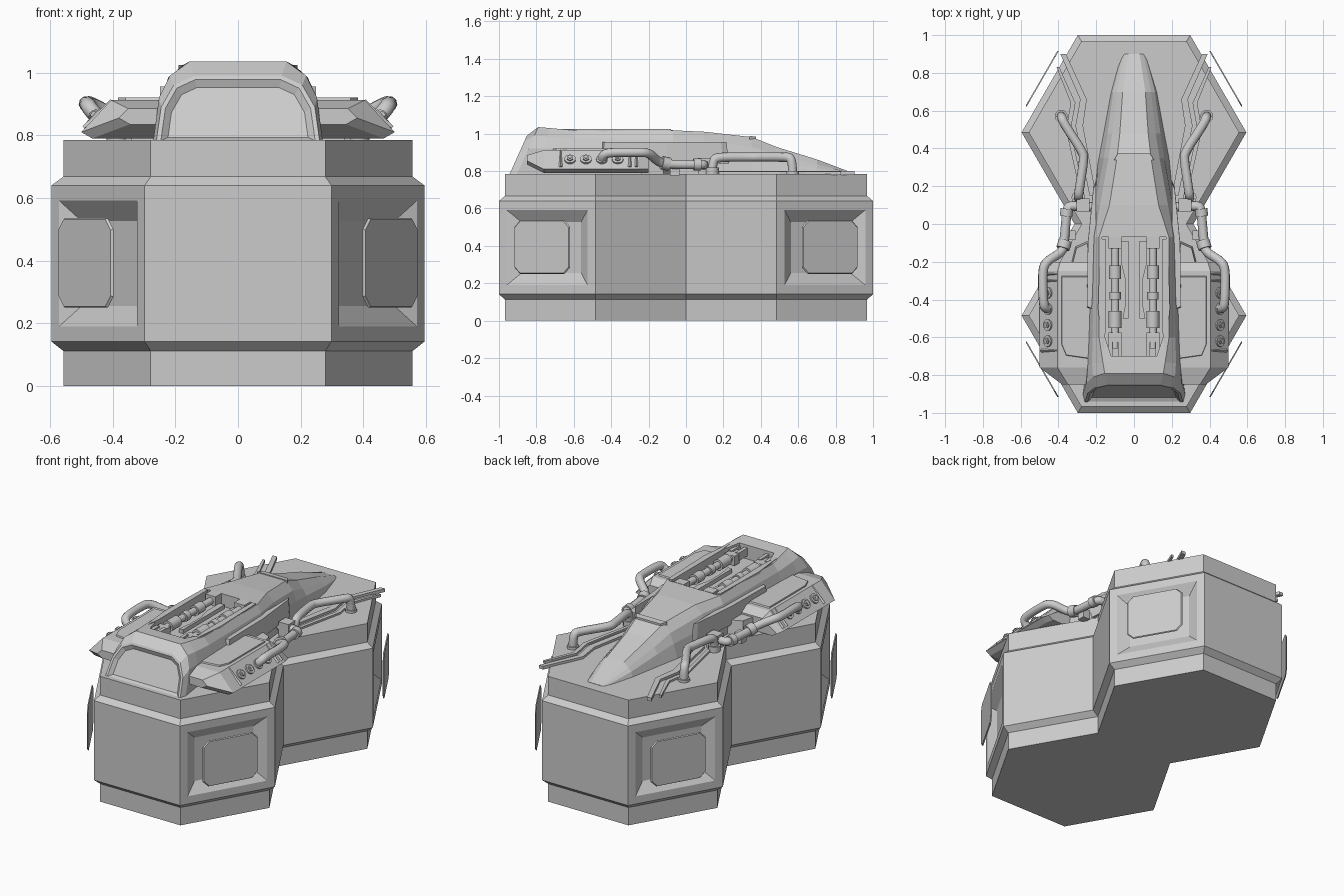
import bpy, bmesh
from math import radians, pi, sqrt
from mathutils import Vector, Matrix

cube = bpy.data.objects.get("Cube")
if cube:
    bpy.data.objects.remove(cube)

grey = bpy.data.materials.new("hull_grey")
grey.use_nodes = True
GREY = (0.6, 0.6, 0.6, 1)
grey.diffuse_color = GREY
grey.node_tree.nodes["Principled BSDF"].inputs["Base Color"].default_value = GREY


def add(name, bm, mirror=False, smooth=False):
    """Turn a bmesh into an object, mirrored over x if asked."""
    bmesh.ops.recalc_face_normals(bm, faces=bm.faces[:])
    mesh = bpy.data.meshes.new(name)
    bm.to_mesh(mesh)
    bm.free()
    mesh.materials.append(grey)
    ob = bpy.data.objects.new(name, mesh)
    bpy.context.collection.objects.link(ob)
    if mirror:
        ob.modifiers.new("mirror", "MIRROR")
    if smooth:
        bpy.ops.object.select_all(action="DESELECT")
        ob.select_set(True)
        bpy.context.view_layer.objects.active = ob
        bpy.ops.object.shade_smooth_by_angle(angle=radians(35))
    return ob


def loft(rings):
    """Skin a list of equal-length closed rings and cap both ends."""
    bm = bmesh.new()
    vs = [[bm.verts.new(p) for p in r] for r in rings]
    n = len(vs[0])
    for a, b in zip(vs, vs[1:]):
        for i in range(n):
            j = (i + 1) % n
            bm.faces.new((a[i], a[j], b[j], b[i]))
    first = bm.faces.new(vs[0])
    bm.faces.new(vs[-1])
    return bm, first


def prism(name, outline, z0, z1, top_scale=1, mirror=True):
    c = sum((Vector(p) for p in outline), Vector((0, 0))) / len(outline)
    top = [c + (Vector(p) - c) * top_scale for p in outline]
    bm, _ = loft([[(x, y, z0) for x, y in outline], [(x, y, z1) for x, y in top]])
    return add(name, bm, mirror)


def tube(bm, a, b, r, sides=12):
    a, b = Vector(a), Vector(b)
    d = b - a
    m = Matrix.Translation((a + b) / 2) @ d.to_track_quat("Z", "Y").to_matrix().to_4x4()
    bmesh.ops.create_cone(bm, cap_ends=True, segments=sides, radius1=r, radius2=r,
                          depth=d.length, matrix=m)


def box(bm, centre, size):
    bmesh.ops.create_cube(bm, size=1, matrix=Matrix.Translation(centre) @ Matrix.Diagonal((*size, 1)))


def pipe(name, pts, r):
    """Bent round pipe on both sides."""
    for side, s in (("left", 1), ("right", -1)):
        cu = bpy.data.curves.new(name, "CURVE")
        cu.dimensions = "3D"
        cu.bevel_depth, cu.bevel_resolution, cu.use_fill_caps = r, 3, True
        sp = cu.splines.new("NURBS")
        sp.points.add(len(pts) - 1)
        for p, (x, y, z) in zip(sp.points, pts):
            p.co = (s * x, y, z, 1)
        sp.order_u, sp.use_endpoint_u, sp.resolution_u = 3, True, 5
        cu.materials.append(grey)
        ob = bpy.data.objects.new(f"{name}_{side}", cu)
        bpy.context.collection.objects.link(ob)


# Hull: two joined hexagons with a stepped wall
def hull_ring(r, z):
    a = r * sqrt(3) / 2
    c = 0.485
    half = [(r / 2, -c - a), (r, -c), (r - c / sqrt(3), 0), (r, c), (r / 2, c + a)]
    return [(x, y, z) for x, y in half] + [(-x, y, z) for x, y in reversed(half)]


bm, _ = loft([hull_ring(r, z) for r, z in
              ((.557, 0), (.557, .112), (.595, .142), (.595, .64), (.557, .668), (.557, .785))])
bm.normal_update()
bmesh.ops.recalc_face_normals(bm, faces=bm.faces[:])
panels = [f for f in bm.faces if f.calc_area() > .2 and abs(f.normal.z) < .1
          and abs(f.normal.x) > .5 and f.normal.y * f.calc_center_median().y > 0]
bmesh.ops.inset_individual(bm, faces=panels, thickness=.048, use_even_offset=True)
bmesh.ops.inset_individual(bm, faces=panels, thickness=.065, depth=-.045, use_even_offset=True)
add("hull", bm)

# Floating chamfered plates outside the recessed panels
bm = bmesh.new()
w, h, k = .172, .143, .035
shape = [(-w, k - h), (k - w, -h), (w - k, -h), (w, k - h), (w, h - k), (w - k, h), (k - w, h), (-w, h - k)]
for s in (-1, 1):
    along = Vector((.5, -s * sqrt(3) / 2, 0))
    out = Vector((sqrt(3) / 2, s * .5, 0))
    mid = Vector((.487, s * .77, .393))
    rings = [[bm.verts.new(mid + along * u * q + out * d + Vector((0, 0, v * q))) for u, v in shape]
             for d, q in ((-.004, 1), (.003, .97))]
    for i in range(8):
        j = (i + 1) % 8
        bm.faces.new((rings[0][i], rings[0][j], rings[1][j], rings[1][i]))
    bm.faces.new(rings[0])
    bm.faces.new(rings[1])
add("side_plates", bm, True)

# Upper body: lofted from cowl to pointed tail
sections = [
    (-.945, .45, .262, (.245, .89), (.205, .96), (.14, .99)),
    (-.905, .45, .272, (.252, .92), (.217, .99), (.155, 1.035)),
    (-.78, .2, .255, (.245, .92), (.222, .985), (.165, 1.03)),
    (-.6, 0, .24, (.238, .92), (.22, .975), (.185, 1.018)),
    (-.07, 0, .23, (.222, .92), (.208, .97), (.185, 1.018)),
    (.1, 0, .215, (.205, .89), (.18, .965), (.13, 1.01)),
    (.35, 0, .19, (.16, .87), (.135, .93), (.09, .982)),
    (.48, 0, .165, (.14, .85), (.115, .885), (.075, .93)),
    (.7, 0, .125, (.11, .815), (.09, .835), (.06, .862)),
    (.9, 0, .07, (.06, .78), (.05, .785), (.03, .787)),
]
rings = []
for y0, lean, wb, *pts in sections:
    half = [(wb, .77)] + pts
    ring = half + [(-x, z) for x, z in reversed(half)]
    rings.append([(x, y0 + lean * (z - .78), z) for x, z in ring])
bm, nose = loft(rings)
bmesh.ops.recalc_face_normals(bm, faces=bm.faces[:])
bmesh.ops.inset_region(bm, faces=[nose], thickness=.014, use_even_offset=True)
bmesh.ops.inset_region(bm, faces=[nose], thickness=.02, depth=-.018, use_even_offset=True)
body = add("upper_body", bm)

# Open bay in the top of the body
cutter = prism("bay_cutter", [(-.17, -.07), (.17, -.07), (.17, -.55), (.12, -.7), (-.12, -.7), (-.17, -.55)],
               .94, 1.2, mirror=False)
cutter.hide_render = True
cutter.hide_set(True)
cutter.display_type = "WIRE"
cut = body.modifiers.new("bay", "BOOLEAN")
cut.operation, cut.object, cut.solver = "DIFFERENCE", cutter, "EXACT"

# Twin piston rods lying in the bay
bm = bmesh.new()
tube(bm, (.1, -.1, .985), (.1, -.66, .985), .021)
for y, length, r in ((-.22, .07, .032), (-.36, .04, .03), (-.46, .09, .034)):
    tube(bm, (.1, y, .985), (.1, y - length, .985), r)
box(bm, (.1, -.1, .99), (.07, .06, .06))
box(bm, (.1, -.6, .975), (.07, .05, .06))
for x in (.075, .125):
    box(bm, (x, -.66, .985), (.022, .09, .05))
add("piston_rods", bm, True, True)
prism("bay_floor_ribs", [(.03, -.09), (.065, -.09), (.065, -.22), (.045, -.3), (.045, -.42), (.06, -.5), (.03, -.5)],
      .93, .965)
prism("bay_side_rails", [(.152, -.08), (.18, -.08), (.19, -.45), (.165, -.7), (.15, -.56)], .95, 1.024)

# Scoop and tail mark on the spine
bm, _ = loft([[(s * x, y, z) for s, x in ((1, w), (-1, w)) for z in ((z0, z1) if s > 0 else (z1, z0))]
              for y, w, z0, z1 in ((.34, .105, .95, .988), (.375, .085, .94, .984))])
add("spine_scoop", bm)
prism("flank_armour", [(.2, .23), (.215, .2), (.245, -.1), (.25, -.45), (.225, -.46), (.2, -.1)], .84, .955, .96)

# Low strips on the rear deck beside the tail
prism("deck_strip_inner", [(.2, .15), (.235, .15), (.31, .52), (.285, .66), (.39, .9), (.36, .9), (.25, .66), (.27, .52)],
      .78, .8)
prism("deck_strip_outer", [(.26, .14), (.28, .14), (.36, .5), (.335, .64), (.41, .83), (.395, .83), (.31, .64), (.335, .5)],
      .78, .797)

# Side pods, with a sloping outer face and a tapered nose
def pod_ring(y, wo, wt, z0, z1):
    return [(.2, y, z0), (wo - .035, y, z0), (wo, y, z0 + .02), (wt, y, z1), (.2, y, z1)]


bm, _ = loft([pod_ring(*r) for r in ((-.85, .38, .35, .835, .885), (-.76, .5, .405, .79, .912),
                                     (-.25, .5, .405, .79, .912), (-.2, .49, .39, .79, .88))])
add("side_pods", bm, True)
prism("pod_top_plate", [(.22, -.72), (.36, -.7), (.385, -.64), (.385, -.27), (.22, -.27)], .9, .92, .96)
prism("pod_rear_block", [(.22, -.24), (.34, -.24), (.31, -.12), (.22, -.08)], .78, .87, .85)

# Frame and round ports on the sloping pod face
n = Vector((.1, 0, .095)).normalized()
bm = bmesh.new()
for y in (-.62, -.535, -.45, -.365):
    c = Vector((.452, y, .858))
    tube(bm, c - n * .02, c + n * .012, .03, 16)
    tube(bm, c, c + n * .02, .018, 6)
    tube(bm, c, c + n * .024, .008, 8)
add("pod_ports", bm, True, True)
bm = bmesh.new()
for y in (-.67, -.3, -.265):
    tube(bm, (.4, y, .908), (.49, y, .822), .009, 4)
add("pod_ribs", bm, True)

# Bent pipes and their collars
pipe("rear_pipe", [(.385, .57, .78), (.385, .57, .87), (.37, .53, .875), (.27, .38, .875), (.265, .34, .875),
                   (.29, .18, .875), (.295, .14, .86), (.295, .14, .79)], .025)
pipe("side_pipe", [(.22, .09, .83), (.34, .1, .835), (.355, .08, .835), (.37, -.1, .835), (.38, -.15, .85),
                   (.47, -.2, .9), (.485, -.26, .9), (.48, -.42, .9), (.47, -.45, .88), (.43, -.45, .84)], .025)
bm = bmesh.new()
tube(bm, (.364, -.09, .836), (.376, -.13, .845), .036)
tube(bm, (.355, .08, .835), (.36, .04, .835), .033)
tube(bm, (.295, .14, .78), (.295, .14, .82), .036)
tube(bm, (.385, .57, .78), (.385, .57, .8), .034)
add("pipe_collars", bm, True, True)
bm = bmesh.new()
box(bm, (.27, .1, .825), (.07, .07, .09))
box(bm, (.335, -.06, .805), (.05, .05, .06))
add("pipe_brackets", bm, True)
